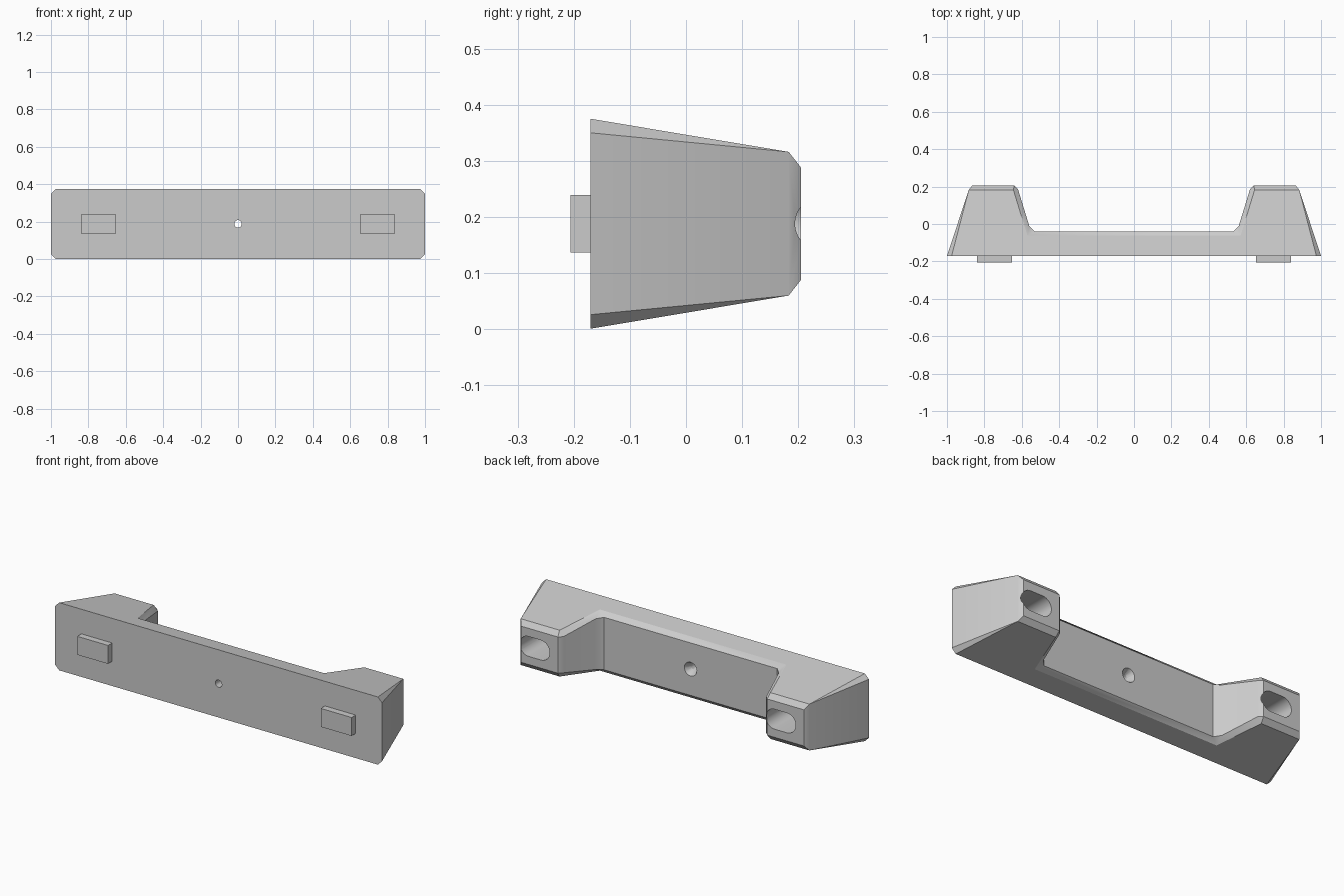
import bpy
import bmesh
import math
from mathutils import Matrix

if "Cube" in bpy.data.objects:
    bpy.data.objects.remove(bpy.data.objects["Cube"], do_unlink=True)

MID = 0.188  # height of the horizontal mirror plane

grey = bpy.data.materials.new("plain grey")
grey.use_nodes = True
grey.diffuse_color = (0.6, 0.6, 0.6, 1)
grey.node_tree.nodes["Principled BSDF"].inputs["Base Color"].default_value = (0.6, 0.6, 0.6, 1)


def make_object(name, bm):
    bmesh.ops.remove_doubles(bm, verts=bm.verts, dist=1e-5)
    bmesh.ops.recalc_face_normals(bm, faces=bm.faces)
    mesh = bpy.data.meshes.new(name)
    bm.to_mesh(mesh)
    bm.free()
    mesh.materials.append(grey)
    ob = bpy.data.objects.new(name, mesh)
    bpy.context.collection.objects.link(ob)
    return ob


def half_height(y):
    return 0.187 - 0.167 * (y + 0.17)


# Bridge-shaped handle: one quarter as named corners, mirrored in x and z
flat = {"A": (0.975, -0.17), "B": (0.883, 0.183), "C": (0.645, 0.183), "D": (0.57, -0.062)}
corner = {k: (x, y, half_height(y)) for k, (x, y) in flat.items()}
corner.update(a=(1.0, -0.17, 0.162), p=(0.865, 0.205, 0.10), q=(0.64, 0.205, 0.10),
              r=(0.62, 0.185, 0.10), s=(0.56, -0.01, 0.14), t=(0.53, -0.04, 0.145))

bm = bmesh.new()


def point(key, sx, sz):
    x, y, z = corner[key]
    return bm.verts.new((sx * x, y, MID + sz * z))


for sz in (1, -1):
    # Sloping top and bottom, and the long middle chamfer
    bm.faces.new([point(k, 1, sz) for k in "ABCD"] + [point(k, -1, sz) for k in "DCBA"])
    bm.faces.new([point(k, 1, sz) for k in "Dt"] + [point(k, -1, sz) for k in "tD"])
    # Corner and edge chamfers
    for sx in (1, -1):
        for face in ("AaB", "BpqC", "Cqr", "CrsD", "Dst"):
            bm.faces.new([point(k, sx, sz) for k in face])
# Side walls, front face and recess floor
for sx in (1, -1):
    for i, j in ("aB", "Bp", "pq", "qr", "rs", "st"):
        bm.faces.new([point(i, sx, 1), point(j, sx, 1), point(j, sx, -1), point(i, sx, -1)])
bm.faces.new([point("t", 1, 1), point("t", -1, 1), point("t", -1, -1), point("t", 1, -1)])
bm.faces.new([point("A", 1, 1), point("a", 1, 1), point("a", 1, -1), point("A", 1, -1),
              point("A", -1, -1), point("a", -1, -1), point("a", -1, 1), point("A", -1, 1)])
body = make_object("handle_body", bm)


def slot_cutter(name, x0, x1, radius, y0, y1):
    """Rounded slot running along y."""
    b = bmesh.new()
    steps = 16
    ring = []
    for cx, start in ((x1, -math.pi / 2), (x0, math.pi / 2)):
        for i in range(steps + 1):
            a = start + math.pi * i / steps
            ring.append((cx + radius * math.cos(a), MID + radius * math.sin(a)))
    face = b.faces.new([b.verts.new((x, y0, z)) for x, z in ring])
    out = bmesh.ops.extrude_face_region(b, geom=[face])["geom"]
    bmesh.ops.translate(b, vec=(0, y1 - y0, 0),
                        verts=[v for v in out if isinstance(v, bmesh.types.BMVert)])
    return make_object(name, b)


def cone_cutter(name, y0, y1, r0, r1):
    """Round cutter along y, radius r0 at y0 and r1 at y1."""
    b = bmesh.new()
    turn = Matrix.Translation((0, (y0 + y1) / 2, MID)) @ Matrix.Rotation(-math.pi / 2, 4, "X")
    bmesh.ops.create_cone(b, cap_ends=True, segments=32, radius1=r0, radius2=r1,
                          depth=y1 - y0, matrix=turn)
    return make_object(name, b)


# Slots in the two feet, and the countersunk screw hole
cutters = [
    slot_cutter("left_slot_cutter", 0.745, 0.819, 0.055, -0.06, 0.3),
    slot_cutter("right_slot_cutter", -0.76, -0.686, 0.055, -0.06, 0.3),
    cone_cutter("screw_hole_cutter", -0.3, 0.1, 0.02, 0.02),
    cone_cutter("countersink_cutter", -0.075, -0.03, 0.02, 0.043),
]
bpy.context.view_layer.objects.active = body
for cutter in cutters:
    cutter.hide_render = True
    mod = body.modifiers.new(cutter.name, "BOOLEAN")
    mod.operation = "DIFFERENCE"
    mod.solver = "EXACT"
    mod.object = cutter
    bpy.ops.object.modifier_apply(modifier=mod.name)
    bpy.data.objects.remove(cutter, do_unlink=True)

bpy.ops.object.select_all(action="DESELECT")
body.select_set(True)
bpy.ops.object.shade_smooth_by_angle(angle=math.radians(30))

# Locating pegs on the front face
for name, x in (("left_peg", 0.745), ("right_peg", -0.745)):
    b = bmesh.new()
    place = Matrix.Translation((x, -0.186, MID)) @ Matrix.Diagonal((0.188, 0.04, 0.102, 1))
    bmesh.ops.create_cube(b, size=1, matrix=place)
    make_object(name, b)
